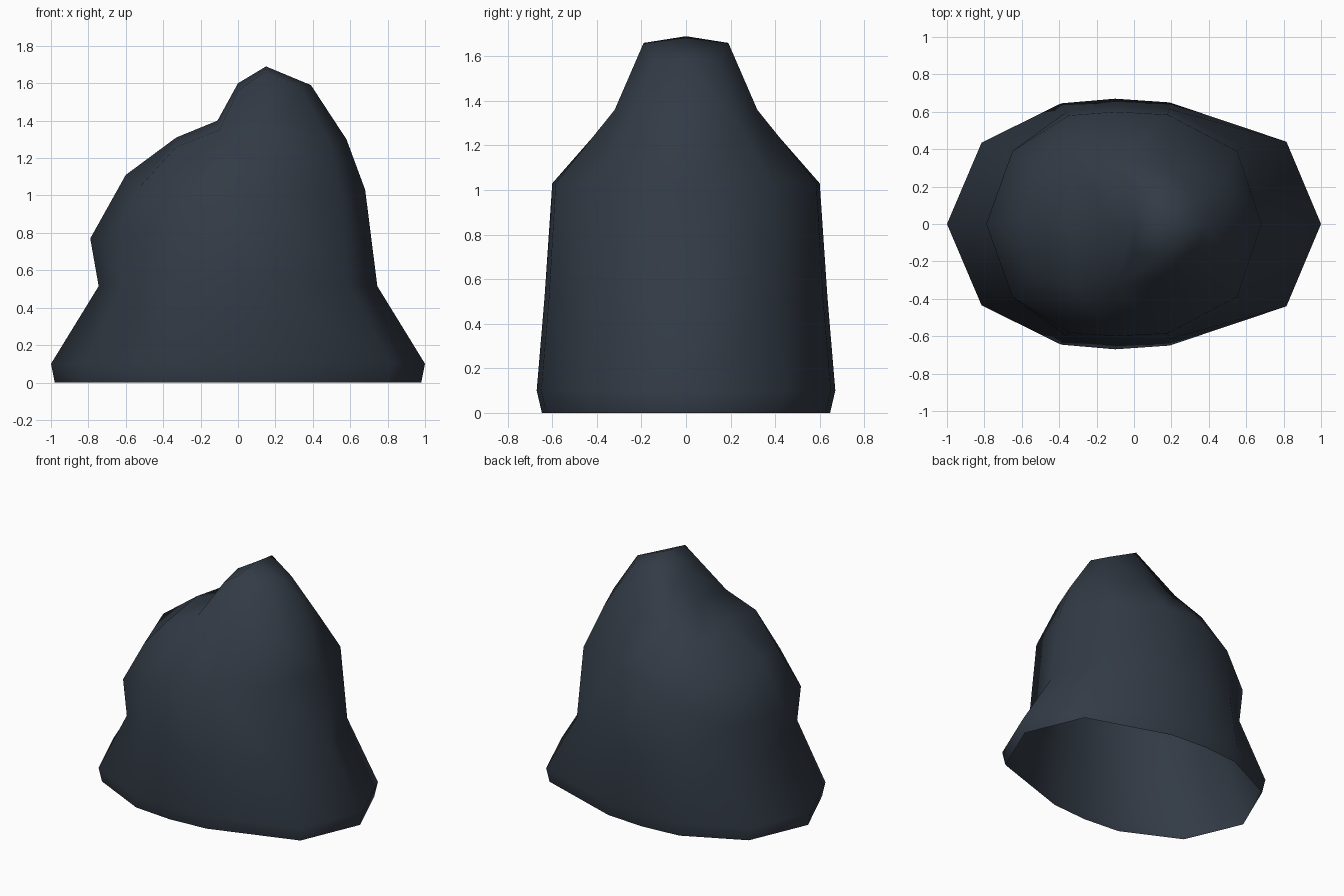
import bpy, bmesh

if "Cube" in bpy.data.objects:
    bpy.data.objects.remove(bpy.data.objects["Cube"])

# Single dark slate colour
slate = bpy.data.materials.new("dark slate")
slate.diffuse_color = (0.032, 0.043, 0.06, 1)
slate.use_nodes = True
slate.node_tree.nodes["Principled BSDF"].inputs["Base Color"].default_value = slate.diffuse_color

bm = bmesh.new()


def ring(points):
    return [bm.verts.new(p) for p in points]


# Half cross-sections, from left centre line round the back to right centre line
flare = [(-1, 0), (-.815, .435), (-.39, .645), (-.1, .67), (.19, .65), (.815, .44), (1, 0)]
waist = [(-.745, 0), (-.62, .39), (-.36, .6), (-.1, .635), (.19, .615), (.59, .41), (.745, 0)]
chest = [(-.79, 0, .77), (-.65, .39, .77), (-.35, .58, .89), (-.1, .6, 1.03),
         (.18, .585, 1.03), (.55, .39, 1.03), (.68, 0, 1.03)]
shoulder = [(-.6, 0, 1.11), (-.54, .3, 1.03), (-.33, .33, 1.26), (-.1, .32, 1.35),
            (.17, .32, 1.36), (.49, .24, 1.29), (.58, 0, 1.30)]
rings = [ring([(x * .98, y * .965, 0) for x, y in flare]),
         ring([(x, y, .1) for x, y in flare]),
         ring([(x, y, .515) for x, y in waist]),
         ring(chest), ring(shoulder)]

# Skirt and body walls (open underneath)
for low, high in zip(rings, rings[1:]):
    for i in range(6):
        bm.faces.new((low[i + 1], low[i], high[i], high[i + 1]))

# Top: centre ridge with the low saddle on the left and the peak on the right
d = rings[-1]
r = ring([(-.33, 0, 1.31), (-.11, 0, 1.40), (0, 0, 1.60), (.15, 0, 1.69), (.39, 0, 1.59)])
f = ring([(.0, .16, 1.56), (.14, .19, 1.66), (.33, .14, 1.58)])
for face in ((d[0], r[0], d[1]), (d[1], r[0], d[2]), (d[2], r[0], r[1], d[3]),
             (d[3], r[1], r[2], f[0]), (d[3], f[0], f[1], d[4]),
             (f[0], r[2], r[3], f[1]), (d[4], f[1], f[2], d[5]),
             (f[1], r[3], r[4], f[2]), (d[5], f[2], r[4], d[6])):
    bm.faces.new(face)

bmesh.ops.recalc_face_normals(bm, faces=bm.faces)
# Make sure the shell faces outward
bm.normal_update()
if sum(p.normal.y for p in bm.faces) < 0:
    bmesh.ops.reverse_faces(bm, faces=bm.faces)
for p in bm.faces:
    p.smooth = True

mesh = bpy.data.meshes.new("hood_shell")
bm.to_mesh(mesh)
bm.free()
mesh.materials.append(slate)
shell = bpy.data.objects.new("hood_shell", mesh)
bpy.context.collection.objects.link(shell)

# Mirror front to back
mirror = shell.modifiers.new("mirror", 'MIRROR')
mirror.use_axis = (False, True, False)
mirror.merge_threshold = 0.001
